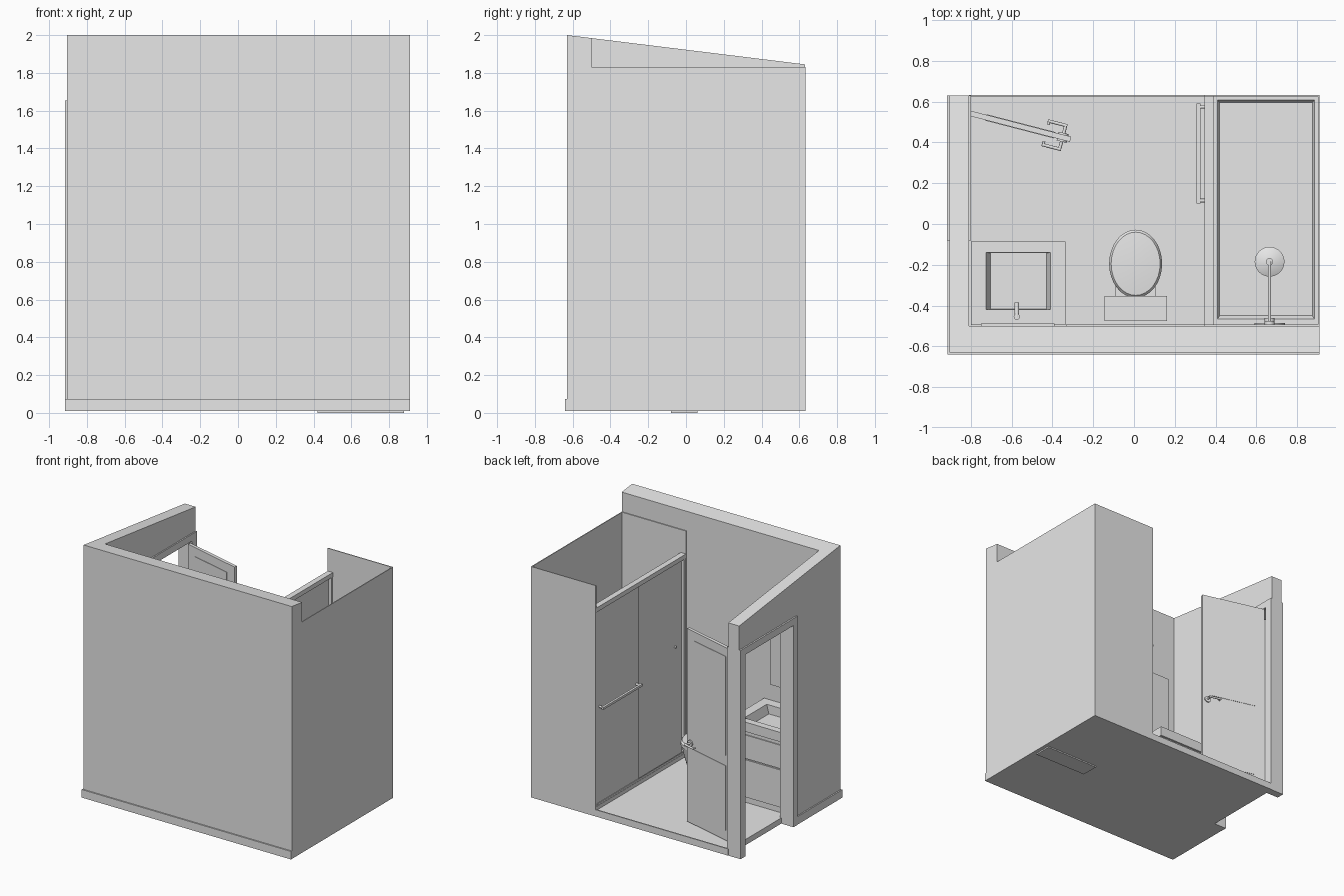
import bpy
import math
from mathutils import Matrix, Vector

cube = bpy.data.objects.get("Cube")
if cube:
    bpy.data.objects.remove(cube, do_unlink=True)

grey = bpy.data.materials.new("plain_grey")
grey.diffuse_color = (0.8, 0.8, 0.8, 1)
grey.use_nodes = True
grey.node_tree.nodes["Principled BSDF"].inputs["Base Color"].default_value = (0.8, 0.8, 0.8, 1)


def make(name, verts, faces, smooth=False):
    mesh = bpy.data.meshes.new(name)
    mesh.from_pydata(verts, [], faces)
    mesh.materials.append(grey)
    obj = bpy.data.objects.new(name, mesh)
    bpy.context.collection.objects.link(obj)
    if smooth:
        bpy.ops.object.select_all(action="DESELECT")
        obj.select_set(True)
        bpy.context.view_layer.objects.active = obj
        bpy.ops.object.shade_smooth_by_angle(angle=math.radians(40))
    return obj


def loft(name, rings, smooth=False):
    """Skin a list of equal-length rings and cap both ends."""
    n = len(rings[0])
    verts = [p for ring in rings for p in ring]
    faces = [tuple(reversed(range(n))), tuple(range(len(verts) - n, len(verts)))]
    for r in range(len(rings) - 1):
        for i in range(n):
            a, b = r * n + i, r * n + (i + 1) % n
            faces.append((a, b, b + n, a + n))
    return make(name, verts, faces, smooth)


def rect(x, y, z):
    return [(x[0], y[0], z), (x[1], y[0], z), (x[1], y[1], z), (x[0], y[1], z)]


def box(name, x, y, z):
    return loft(name, [rect(x, y, z[0]), rect(x, y, z[1])])


def oval(cx, cy, rx, ry, z, n=32):
    return [(cx + rx * math.cos(2 * math.pi * i / n), cy + ry * math.sin(2 * math.pi * i / n), z)
            for i in range(n)]


def rod(name, start, end, radius, end_radius=None, n=16):
    start, end = Vector(start), Vector(end)
    turn = (end - start).to_track_quat("Z", "Y")
    rings = []
    for centre, r in ((start, radius), (end, radius if end_radius is None else end_radius)):
        rings.append([tuple(centre + turn @ Vector(p)) for p in oval(0, 0, r, r, 0, n)])
    return loft(name, rings, True)


def slab(name, profile, x):
    """Extrude a y-z outline along x."""
    return loft(name, [[(v, y, z) for y, z in profile] for v in x])


# Walls with sloping tops, and the doorway cut into the side wall
slab("front_wall", [(-.63, .01), (-.5, .01), (-.5, 1.984), (-.63, 2)], (-.905, .91))
slab("door_wall", [(-.5, .01), (-.03, .01), (-.03, 1.6), (.57, 1.6), (.57, .01),
                   (.63, .01), (.63, 1.845), (-.5, 1.984)], (-.905, -.81))
box("floor", (-.81, .91), (-.5, .63), (.01, .055))
box("floor_back_lip", (-.81, .35), (.622, .632), (.01, .063))
box("drain_plate", (.42, .88), (-.08, .06), (0, .01))

# Skirting
box("front_skirting", (-.915, .91), (-.64, -.63), (.01, .073))
box("side_skirting", (-.915, -.905), (-.63, -.08), (.01, .073))
box("inner_skirting", (-.33, .345), (-.5, -.49), (.055, .12))

# Door casing on both faces of the wall
for side, x in (("outer", (-.917, -.905)), ("inner", (-.81, -.8))):
    slab(side + "_casing", [(-.08, .01), (-.03, .01), (-.03, 1.6), (.57, 1.6), (.57, .01),
                            (.63, .01), (.63, 1.655), (-.08, 1.655)], x)

# Open door, built along its own x axis and swung on the hinge
door_parts = [box("door", (0, .51), (-.013, .013), (.07, 1.59))]
for s in (-1, 1):
    for z in ((.15, .66), (.74, 1.52)):
        door_parts.append(box("door_panel", (.08, .43), sorted((s * .013, s * .016)), z))
    door_parts.append(rod("handle_rose", (.47, s * .013, .7), (.47, s * .022, .7), .025))
    door_parts.append(rod("handle_stem", (.47, s * .02, .7), (.47, s * .062, .7), .008))
    door_parts.append(rod("handle_lever", (.478, s * .06, .7), (.38, s * .06, .7), .008))
    door_parts.append(rod("handle_tip", (.386, s * .06, .7), (.386, s * .042, .7), .007))
swing = Matrix.Translation((-.805, .543, 0)) @ Matrix.Rotation(math.radians(-14.5), 4, "Z")
for part in door_parts:
    part.matrix_world = swing

# Shower enclosure
box("shower_side_wall", (.903, .91), (-.5, .63), (.01, 1.83))
box("shower_back_wall", (.345, .91), (.625, .632), (.01, 1.83))
box("shower_front_lining", (.345, .91), (-.5, -.493), (.055, 1.83))
outer_x, outer_y = (.39, .905), (-.495, .627)
loft("shower_tray", [rect(outer_x, outer_y, .03), rect(outer_x, outer_y, .085),
                     rect((.41, .885), (-.465, .608), .085), rect((.42, .875), (-.45, .595), .06)])
box("shower_curb", (.345, .39), (-.493, .627), (.05, .085))
box("top_rail", (.345, .39), (-.493, .627), (1.615, 1.65))
for name, y in (("front_post", (-.493, -.475)), ("back_post", (.609, .627))):
    box(name, (.348, .388), y, (.085, 1.615))
box("back_sliding_door", (.352, .362), (.09, .615), (.085, 1.62))
box("front_sliding_door", (.37, .38), (-.48, .14), (.085, 1.62))
box("bottom_track", (.347, .353), (-.475, .609), (.085, .1))

# Towel bar on the sliding door
box("towel_bar", (.307, .325), (.1, .59), (.845, .863))
for y in (.115, .575):
    rod("towel_bar_post", (.32, y, .854), (.353, y, .854), .009)
rod("door_knob", (.357, -.39, .95), (.372, -.39, .95), .008)

# Shower fittings
rod("shower_arm", (.665, -.49, 1.33), (.665, -.185, 1.33), .008)
rod("shower_neck", (.665, -.185, 1.335), (.665, -.185, 1.29), .018)
rod("shower_head", (.665, -.185, 1.295), (.665, -.185, 1.275), .03, .073, 32)
rod("arm_flange", (.665, -.493, 1.33), (.665, -.475, 1.33), .025)
rod("valve_plate", (.665, -.493, .85), (.665, -.485, .85), .075, None, 32)
rod("valve_handle", (.665, -.487, .85), (.665, -.46, .85), .025)

# Vanity with sunken basin
vx, vy = (-.8, -.335), (-.495, -.085)
box("vanity_cabinet", (-.79, -.345), (-.495, -.1), (.055, .62))
for z in ((.1, .395), (.405, .59)):
    box("cabinet_front", (-.785, -.35), (-.1, -.092), z)
loft("basin", [rect(vx, vy, .62), rect(vx, vy, .695), rect((-.725, -.41), (-.42, -.14), .695),
               rect((-.705, -.43), (-.418, -.142), .625)])
rod("tap_body", (-.575, -.455, .69), (-.575, -.455, .8), .015)
rod("tap_spout", (-.575, -.46, .79), (-.575, -.385, .785), .012)
rod("tap_nozzle", (-.575, -.392, .79), (-.575, -.392, .765), .01)
box("mirror", (-.75, -.39), (-.5, -.487), (.82, 1.43))

# Toilet
loft("toilet_bowl", [oval(.008, -.24, .085, .15, .055), oval(.008, -.235, .08, .145, .15),
                     oval(.008, -.205, .11, .155, .29), oval(.008, -.195, .125, .162, .37)], True)
loft("toilet_lid", [oval(.008, -.195, .13, .167, .37), oval(.008, -.195, .13, .167, .395),
                    oval(.008, -.195, .12, .155, .408), oval(.008, -.195, .06, .08, .414)], True)
loft("toilet_pedestal", [rect((-.08, .096), (-.47, -.28), .055), rect((-.09, .106), (-.47, -.3), .36)])
box("cistern", (-.138, .154), (-.47, -.36), (.34, .66))
box("cistern_lid", (-.145, .161), (-.475, -.353), (.66, .69))
